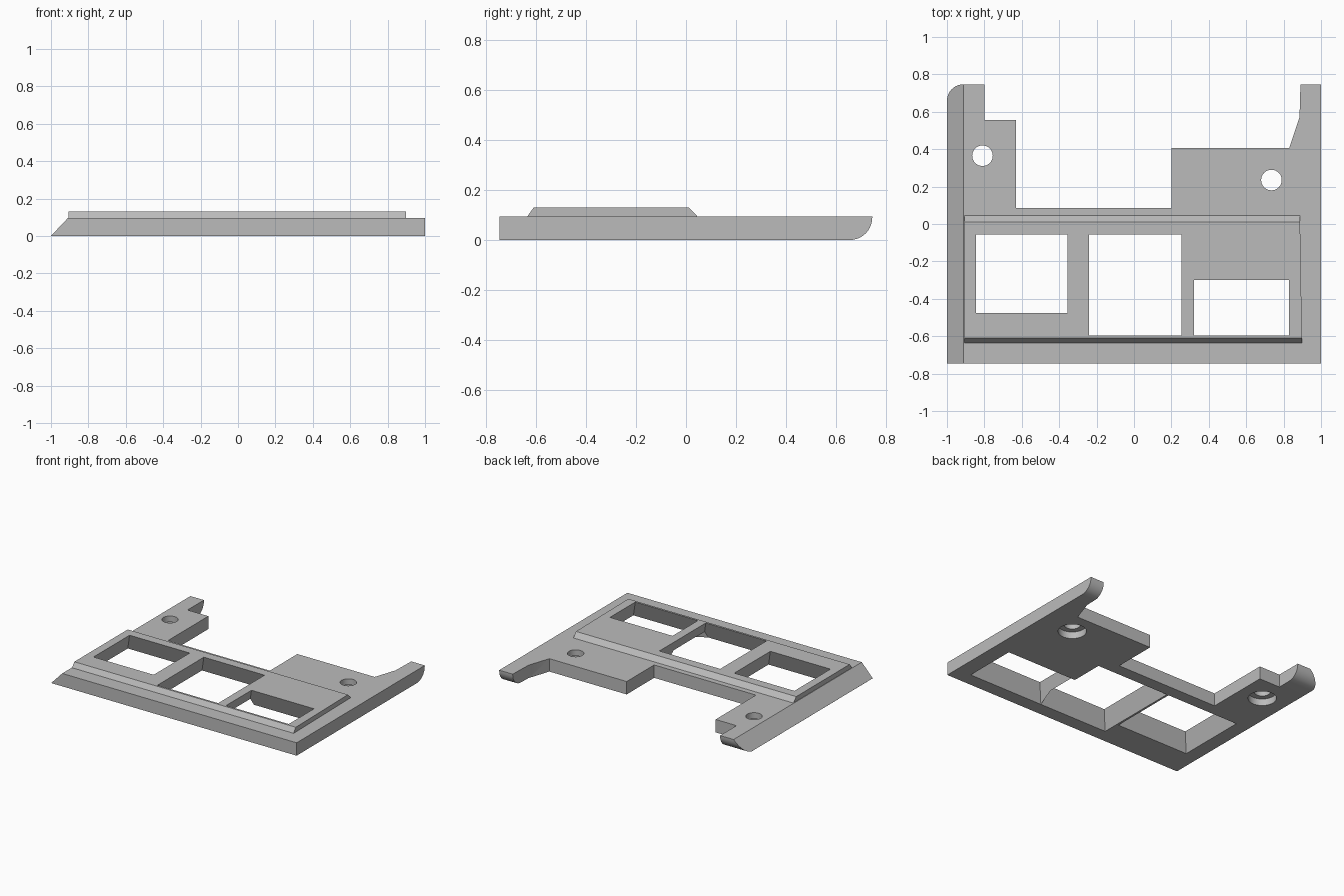
import bpy, bmesh, math
from mathutils import Vector

if "Cube" in bpy.data.objects:
    bpy.data.objects.remove(bpy.data.objects["Cube"])

TOP, RAISED, BACK = 0.095, 0.13, 0.746

grey = bpy.data.materials.new("plain grey")
grey.use_nodes = True
colour = (0.5, 0.5, 0.5, 1)
grey.diffuse_color = colour
grey.node_tree.nodes["Principled BSDF"].inputs["Base Color"].default_value = colour


def loft(name, lower, upper):
    """Closed solid between two matching loops of points."""
    bm = bmesh.new()
    a = [bm.verts.new(p) for p in lower]
    b = [bm.verts.new(p) for p in upper]
    bm.faces.new(a)
    bm.faces.new(b)
    for i in range(len(a)):
        j = (i + 1) % len(a)
        bm.faces.new((a[i], a[j], b[j], b[i]))
    bmesh.ops.recalc_face_normals(bm, faces=bm.faces[:])
    mesh = bpy.data.meshes.new(name)
    bm.to_mesh(mesh)
    bm.free()
    mesh.materials.append(grey)
    obj = bpy.data.objects.new(name, mesh)
    bpy.context.collection.objects.link(obj)
    return obj


def prism(name, profile, axis, start, end):
    """Extrude a 2D profile along an axis."""
    place = {"x": lambda u, v, t: Vector((t, u, v)),
             "y": lambda u, v, t: Vector((u, t, v)),
             "z": lambda u, v, t: Vector((u, v, t))}[axis]
    return loft(name, [place(u, v, start) for u, v in profile],
                [place(u, v, end) for u, v in profile])


def combine(target, tool, operation):
    """Apply a boolean and remove the tool."""
    mod = target.modifiers.new(operation.lower(), "BOOLEAN")
    mod.operation = operation
    mod.solver = "EXACT"
    mod.object = tool
    tool.hide_render = True
    bpy.context.view_layer.objects.active = target
    bpy.ops.object.modifier_apply(modifier=mod.name)
    bpy.data.objects.remove(tool)


def circle(x, y, r, n=40):
    return [(x + r * math.cos(math.tau * i / n), y + r * math.sin(math.tau * i / n))
            for i in range(n)]


# Plate outline with two rear arms
outline = [(-1, -BACK), (1, -BACK), (1, BACK), (0.89, BACK), (0.885, 0.57),
           (0.83, 0.405), (0.2, 0.405), (0.2, 0.085), (-0.63, 0.085),
           (-0.63, 0.555), (-0.8, 0.555), (-0.8, BACK), (-1, BACK)]
plate = prism("frame_plate", outline, "z", 0, TOP)

# Rounded underside at the arm tips
r = 0.09
arc = [(BACK - r + r * math.sin(a), r - r * math.cos(a))
       for a in (math.pi / 2 * i / 10 for i in range(11))]
side = [(-1, 0.2), (-1, -0.1), (BACK - r - 0.1, -0.1), (BACK - r - 0.1, 0)]
side += arc + [(BACK, 0.2)]
combine(plate, prism("tip_shape", side, "x", -1.2, 1.2), "INTERSECT")

# Bevel along one long side
bevel = [(-1.2, -0.2), (-1.2, 0.3), (-0.716, 0.3), (-1.19, -0.2)]
combine(plate, prism("side_bevel", bevel, "y", -1, 1), "DIFFERENCE")

# Raised panel with sloping front and back edges
panel_profile = [(-0.635, 0.04), (-0.635, TOP), (-0.61, RAISED),
                 (0.012, RAISED), (0.045, TOP), (0.045, 0.04)]
panel = loft("raised_panel", [(-0.907, y, z) for y, z in panel_profile],
             [(0.888 - 0.016 * y, y, z) for y, z in panel_profile])
combine(plate, panel, "UNION")


# Windows that widen towards the underside
def window(x0, x1, y0, y1):
    def loop(z):
        g = 0.05 * (RAISED - z) / RAISED
        return [(x0 - g, y0 - g, z), (x1 + g, y0 - g, z),
                (x1 + g, y1 + g, z), (x0 - g, y1 + g, z)]
    return loft("window_cutter", loop(-0.02), loop(RAISED + 0.02))


for bounds in ((-0.845, -0.355, -0.475, -0.055),
               (-0.24, 0.255, -0.595, -0.055),
               (0.32, 0.83, -0.595, -0.3)):
    combine(plate, window(*bounds), "DIFFERENCE")

# Screw holes, counterbored from below
for x, y in ((-0.81, 0.365), (0.735, 0.235)):
    combine(plate, prism("hole_cutter", circle(x, y, 0.055), "z", -0.1, 0.3), "DIFFERENCE")
    combine(plate, prism("bore_cutter", circle(x, y, 0.095), "z", -0.1, 0.05), "DIFFERENCE")

bpy.ops.object.select_all(action="DESELECT")
plate.select_set(True)
bpy.context.view_layer.objects.active = plate
bpy.ops.object.shade_smooth_by_angle(angle=math.radians(25))
